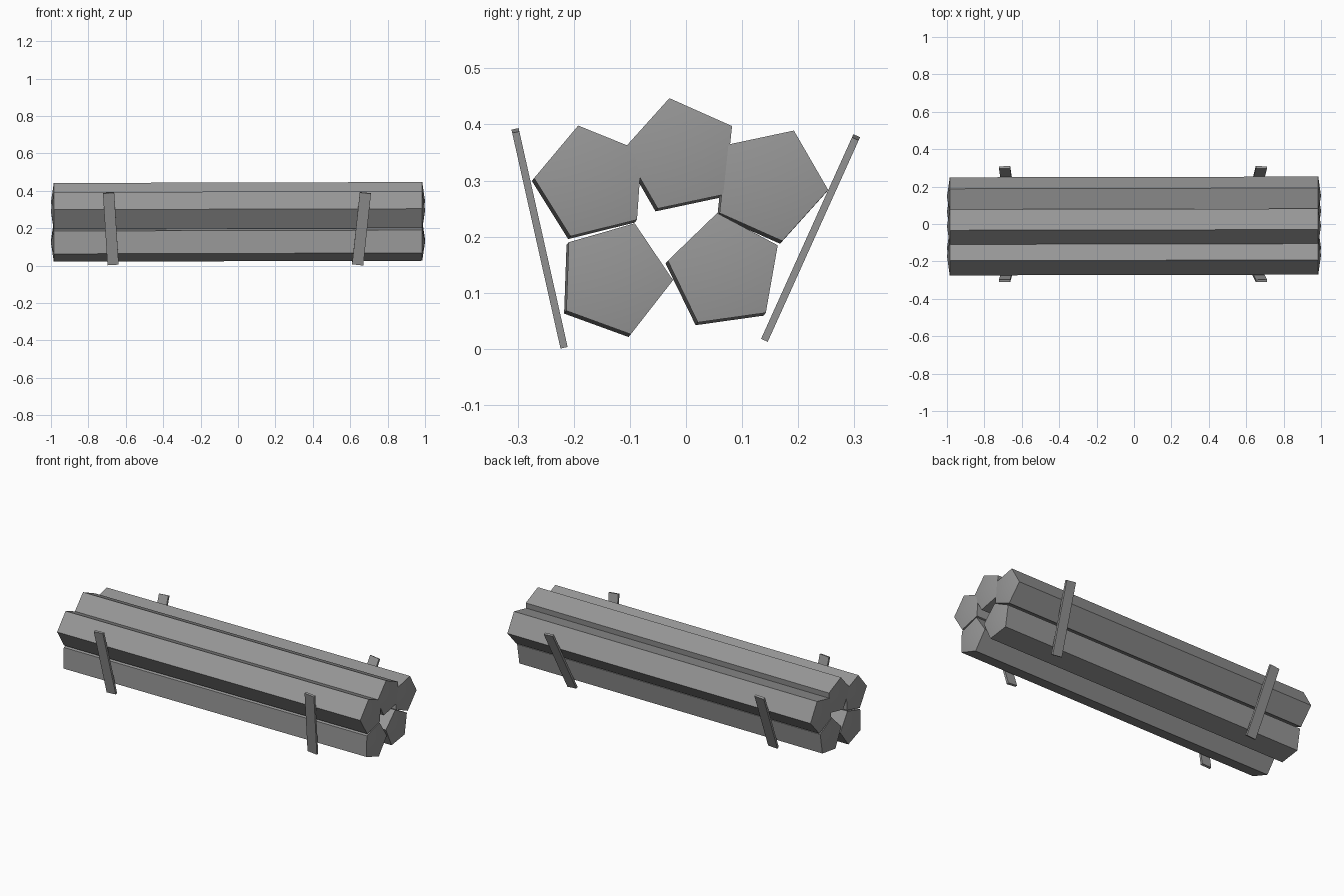
import bpy
import bmesh
from math import sin, cos, radians
from mathutils import Vector

if "Cube" in bpy.data.objects:
    bpy.data.objects.remove(bpy.data.objects["Cube"], do_unlink=True)

grey = bpy.data.materials.new("plain_grey")
grey.use_nodes = True
colour = (0.31, 0.31, 0.31, 1)
grey.diffuse_color = colour
bsdf = grey.node_tree.nodes["Principled BSDF"]
bsdf.inputs["Base Color"].default_value = colour
bsdf.inputs["Roughness"].default_value = 0.9


def finish(name, bm):
    bmesh.ops.recalc_face_normals(bm, faces=bm.faces)
    mesh = bpy.data.meshes.new(name)
    bm.to_mesh(mesh)
    bm.free()
    mesh.materials.append(grey)
    obj = bpy.data.objects.new(name, mesh)
    bpy.context.scene.collection.objects.link(obj)
    return obj


SIDES, RADIUS, RIM, TIP = 5, 0.104, 0.985, 1.0
DRIFT = Vector((0, 0.004, 0.005))  # slight tilt along the length


def log(name, y, z, turn):
    """Five-sided log along x with shallow pointed ends."""
    bm = bmesh.new()
    rings = []
    for side in (-1, 1):
        centre = Vector((0, y, z)) + (DRIFT * 0 if side > 0 else -DRIFT)
        ring = []
        for i in range(SIDES):
            a = radians(turn + 360 * i / SIDES)
            ring.append(bm.verts.new(centre + Vector((side * RIM, RADIUS * cos(a), RADIUS * sin(a)))))
        tip = bm.verts.new(centre + Vector((side * TIP, 0, 0)))
        for i in range(SIDES):
            bm.faces.new((ring[i], ring[(i + 1) % SIDES], tip))
        rings.append(ring)
    for i in range(SIDES):
        j = (i + 1) % SIDES
        bm.faces.new((rings[0][i], rings[0][j], rings[1][j], rings[1][i]))
    obj = finish(name, bm)
    bpy.ops.object.select_all(action='DESELECT')
    obj.select_set(True)
    bpy.context.view_layer.objects.active = obj
    bpy.ops.object.shade_smooth_by_angle(angle=radians(30))


def stake(name, bottom, top, width=0.06, thick=0.013):
    """Flat upright slat between two end points."""
    bottom, top = Vector(bottom), Vector(top)
    up = (top - bottom).normalized()
    normal = Vector((1, 0, 0)).cross(up).normalized()
    across = up.cross(normal)
    bm = bmesh.new()
    bmesh.ops.create_cube(bm, size=1)
    for v in bm.verts:
        v.co = ((bottom + top) / 2 + across * v.co.x * width
                + normal * v.co.y * thick + up * v.co.z * (top - bottom).length)
    finish(name, bm)


# Stacked logs
log("log_lower_front", -0.127, 0.126, -2)
log("log_lower_back", 0.070, 0.139, 26)
log("log_upper_front", -0.167, 0.297, 32)
log("log_upper_back", 0.150, 0.294, -6)
log("log_top", -0.008, 0.345, 30)

# Leaning stakes on both sides
for end, x_low, x_high in (("right", -0.668, -0.692), ("left", 0.640, 0.681)):
    stake("stake_front_" + end, (x_low, -0.218, 0.005), (x_high, -0.304, 0.389))
    stake("stake_back_" + end, (x_low, 0.141, 0.018), (x_high, 0.303, 0.377))
